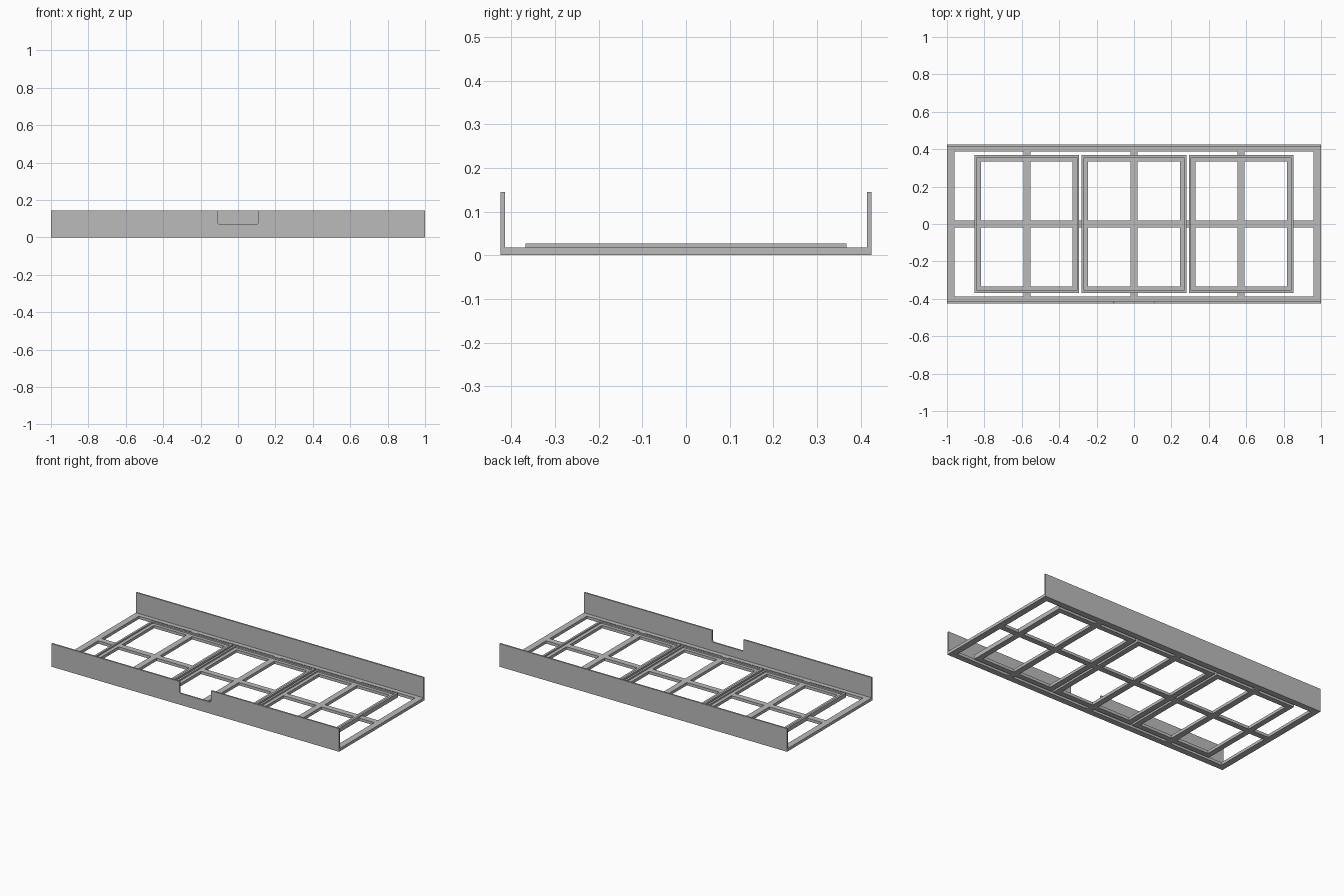
import bpy, bmesh, math

if "Cube" in bpy.data.objects:
    bpy.data.objects.remove(bpy.data.objects["Cube"])

metal = bpy.data.materials.new("grey_metal")
metal.diffuse_color = (0.5, 0.5, 0.5, 1)
metal.use_nodes = True
metal.node_tree.nodes["Principled BSDF"].inputs["Base Color"].default_value = metal.diffuse_color

FLOOR, RIM_TOP, WALL_TOP = 0.018, 0.027, 0.145
WALL_IN, WALL_OUT = 0.415, 0.425


def add_object(name, bm):
    bmesh.ops.recalc_face_normals(bm, faces=bm.faces)
    mesh = bpy.data.meshes.new(name)
    bm.to_mesh(mesh)
    bm.free()
    mesh.materials.append(metal)
    obj = bpy.data.objects.new(name, mesh)
    bpy.context.collection.objects.link(obj)
    return obj


def extrude(bm, faces, vec):
    res = bmesh.ops.extrude_face_region(bm, geom=faces, use_keep_orig=True)
    verts = [g for g in res["geom"] if isinstance(g, bmesh.types.BMVert)]
    bmesh.ops.translate(bm, verts=verts, vec=vec)


def lattice(name, rects, z0, z1):
    """Union of (x0, x1, y0, y1) rectangles, extruded from z0 to z1."""
    xs = sorted({round(v, 4) for r in rects for v in r[:2]})
    ys = sorted({round(v, 4) for r in rects for v in r[2:]})
    bm = bmesh.new()
    grid = {}

    def vert(x, y):
        if (x, y) not in grid:
            grid[x, y] = bm.verts.new((x, y, z0))
        return grid[x, y]

    for xa, xb in zip(xs, xs[1:]):
        for ya, yb in zip(ys, ys[1:]):
            cx, cy = (xa + xb) / 2, (ya + yb) / 2
            if any(r[0] < cx < r[1] and r[2] < cy < r[3] for r in rects):
                bm.faces.new([vert(xa, ya), vert(xb, ya), vert(xb, yb), vert(xa, yb)])
    extrude(bm, bm.faces[:], (0, 0, z1 - z0))
    return add_object(name, bm)


def ring(cx, ox, oy, ix, iy):
    """Four rectangles forming a rectangular ring centred on (cx, 0)."""
    return [(cx - ox, cx - ix, -oy, oy), (cx + ix, cx + ox, -oy, oy),
            (cx - ix, cx + ix, iy, oy), (cx - ix, cx + ix, -oy, -iy)]


def wall(name, outline, y0, y1):
    bm = bmesh.new()
    face = bm.faces.new([bm.verts.new((x, y0, z)) for x, z in outline])
    extrude(bm, [face], (0, y1 - y0, 0))
    return add_object(name, bm)


centres = (-0.573, 0.0, 0.573)

# Floor: border, cross bars and the three ledge rings, all one level
floor = ring(0, 1.0, WALL_IN, 0.96, 0.387)
floor.append((-0.96, 0.96, -0.018, 0.018))
for c in centres:
    floor.append((c - 0.019, c + 0.019, -0.387, 0.387))
    floor += ring(c, 0.28, 0.368, 0.245, 0.335)
lattice("floor_frame", floor, 0, FLOOR)

# Raised rims around the three bays
for c, side in zip(centres, ("left", "middle", "right")):
    lattice(side + "_bay_rim", ring(c, 0.28, 0.368, 0.267, 0.355), FLOOR, RIM_TOP)

# Back wall, plain
wall("back_wall", [(-1, 0), (1, 0), (1, WALL_TOP), (-1, WALL_TOP)], WALL_IN, WALL_OUT)

# Front wall with a notch that has rounded lower corners
half, low, r = 0.11, 0.072, 0.01
arc = [(half - r + r * math.cos(a), low + r - r * math.sin(a))
       for a in (i * math.pi / 8 for i in range(5))]
notch = [(half, WALL_TOP)] + arc
notch += [(-x, z) for x, z in reversed(notch)]
wall("front_wall", [(-1, 0), (1, 0), (1, WALL_TOP)] + notch + [(-1, WALL_TOP)],
     -WALL_OUT, -WALL_IN)
